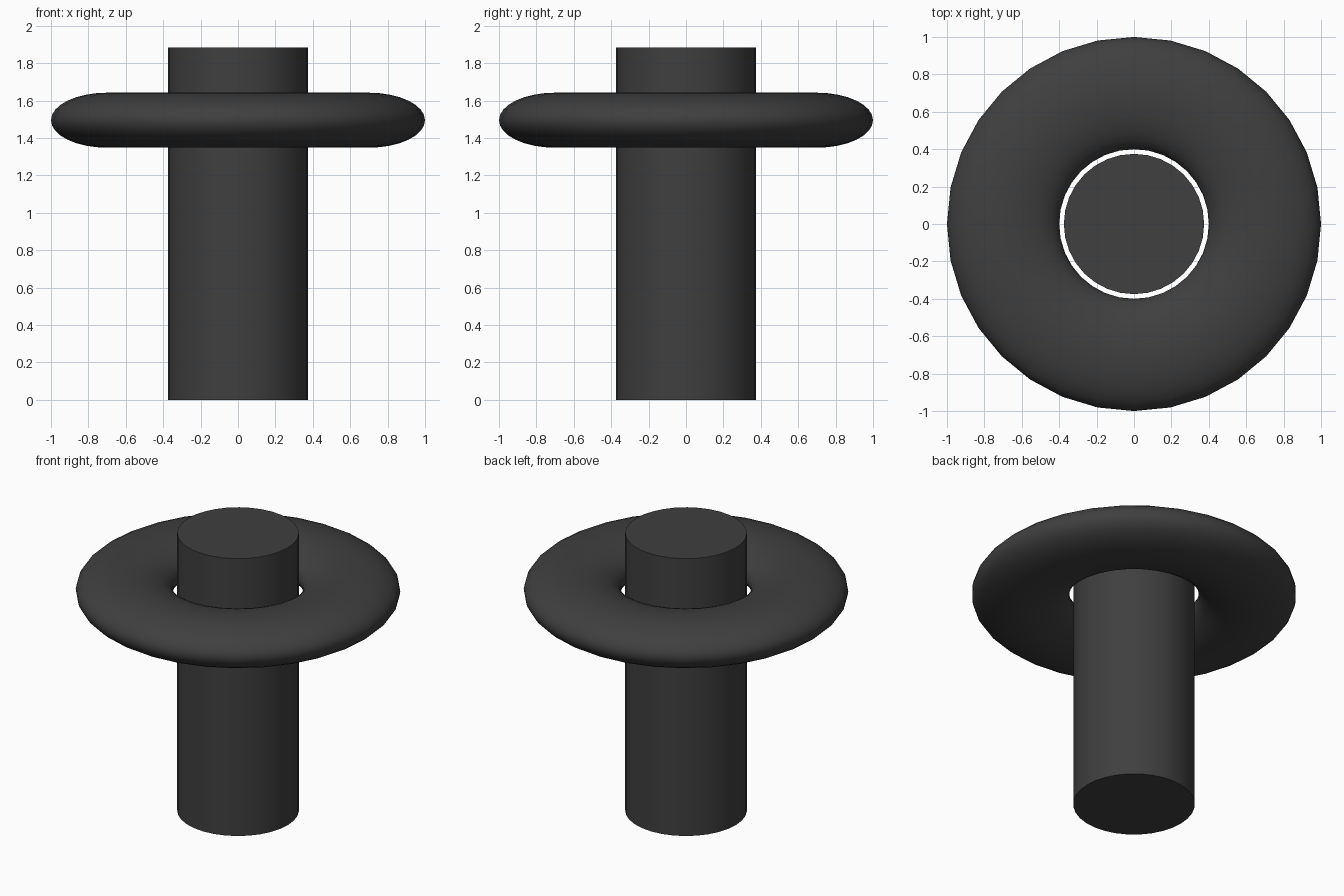
import bpy
import math

cube = bpy.data.objects.get("Cube")
if cube:
    bpy.data.objects.remove(cube, do_unlink=True)

# Single dark colour
DARK = (0.05, 0.05, 0.05, 1)
dark = bpy.data.materials.new("dark_grey")
dark.use_nodes = True
dark.diffuse_color = DARK
shader = dark.node_tree.nodes["Principled BSDF"]
shader.inputs["Base Color"].default_value = DARK
shader.inputs["Roughness"].default_value = 0.7


def finish(name):
    """Name the active object, colour it and smooth its curved sides."""
    obj = bpy.context.object
    obj.name = name
    obj.data.materials.append(dark)
    bpy.ops.object.transform_apply(location=False, rotation=False, scale=True)
    bpy.ops.object.shade_smooth_by_angle(angle=math.radians(40))
    return obj


# Upright post with flat ends
HEIGHT = 1.885
bpy.ops.mesh.primitive_cylinder_add(
    vertices=32, radius=0.375, depth=HEIGHT, location=(0, 0, HEIGHT / 2))
finish("post")

# Flattened ring floating around the post, with a thin gap
bpy.ops.mesh.primitive_torus_add(
    major_segments=32, minor_segments=32, major_radius=0.7, minor_radius=0.3,
    location=(0, 0, 1.495))
bpy.context.object.scale.z = 0.49
finish("ring")
